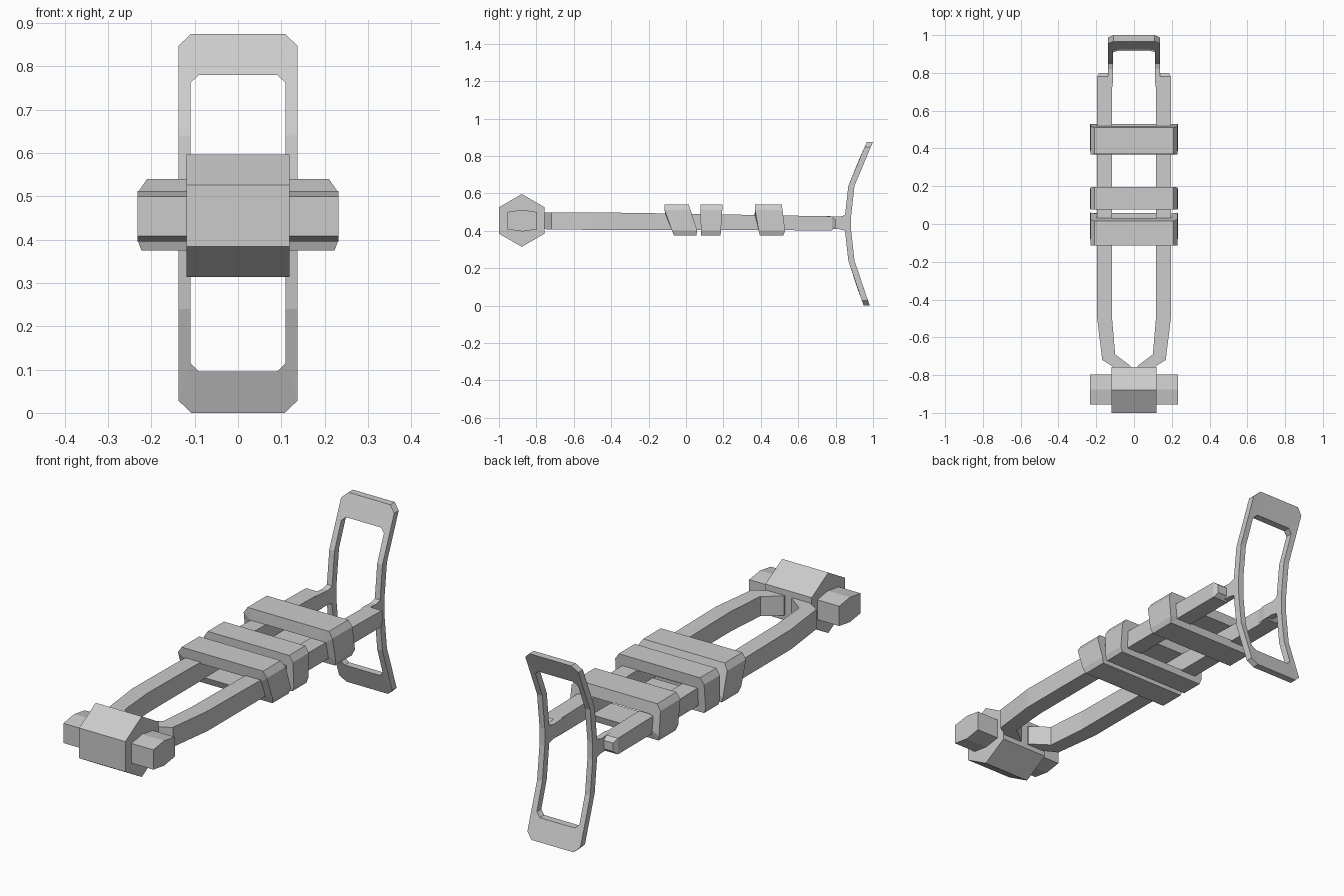
import bpy, bmesh
from math import sin, cos, pi

if "Cube" in bpy.data.objects:
    bpy.data.objects.remove(bpy.data.objects["Cube"])


def finish(name, bm, mirror=False):
    bmesh.ops.recalc_face_normals(bm, faces=bm.faces)
    me = bpy.data.meshes.new(name)
    bm.to_mesh(me)
    bm.free()
    ob = bpy.data.objects.new(name, me)
    bpy.context.collection.objects.link(ob)
    if mirror:
        ob.modifiers.new("Mirror", 'MIRROR').use_mirror_merge = False
    return ob


def loft(name, rings, mirror=False):
    """Skin a list of equal-length point rings and cap both ends."""
    bm = bmesh.new()
    vs = [[bm.verts.new(p) for p in r] for r in rings]
    n = len(vs[0])
    for a, b in zip(vs, vs[1:]):
        for i in range(n):
            j = (i + 1) % n
            bm.faces.new((a[i], a[j], b[j], b[i]))
    bm.faces.new(vs[0])
    bm.faces.new(vs[-1])
    return finish(name, bm, mirror)


def prism_x(name, profile, x):
    return loft(name, [[(s * x, y, z) for y, z in profile] for s in (-1, 1)])


def bar(name, stations):
    """Mirrored bar; station = inner x, inner y, outer x, outer y, bottom z, top z."""
    loft(name, [[(xi, yi, b), (xo, yo, b), (xo, yo, t), (xi, yi, t)]
                for xi, yi, xo, yo, b, t in stations], True)


def interp(table, z):
    for (z0, y0), (z1, y1) in zip(table, table[1:]):
        if z <= z1:
            return y0 + (y1 - y0) * (z - z0) / (z1 - z0)
    return table[-1][1]


def hoop(name, half, front, back):
    """Closed frame in xz from (outer, inner) pairs of its right half, y set by height."""
    pairs = half + [((-o[0], o[1]), (-i[0], i[1])) for o, i in reversed(half)]
    bm = bmesh.new()
    loops = []
    for o, i in pairs:
        loops.append([bm.verts.new((p[0], interp(t, p[1]), p[1]))
                      for p, t in ((o, front), (o, back), (i, back), (i, front))])
    for k, a in enumerate(loops):
        b = loops[(k + 1) % len(loops)]
        for m in range(4):
            n = (m + 1) % 4
            bm.faces.new((a[m], a[n], b[n], b[m]))
    finish(name, bm)


# Hexagonal head block and its cross axle
prism_x("head_block", [(-0.878 + 0.141 * sin(k * pi / 3), 0.455 + 0.141 * cos(k * pi / 3))
                       for k in range(6)], 0.119)
prism_x("cross_axle", [(-0.955, 0.408), (-0.875, 0.396), (-0.797, 0.408),
                       (-0.797, 0.50), (-0.875, 0.512), (-0.955, 0.50)], 0.232)

# Two long rails, bent inward at the head
bar("rail", [(0.015, -0.78, 0.09, -0.78, 0.408, 0.498),
             (0.02, -0.75, 0.12, -0.75, 0.408, 0.498),
             (0.10, -0.69, 0.168, -0.72, 0.406, 0.498),
             (0.116, -0.50, 0.195, -0.50, 0.405, 0.498),
             (0.116, -0.25, 0.195, -0.25, 0.405, 0.495),
             (0.116, 0.78, 0.195, 0.78, 0.402, 0.477),
             (0.125, 0.80, 0.185, 0.80, 0.42, 0.46)])

# Hollow bands around both rails: (z, y) tables for front and back edges
BAND = [((0.223, 0.375), (0.188, 0.408)), ((0.232, 0.40), (0.188, 0.42)),
        ((0.229, 0.512), (0.188, 0.478)), ((0.21, 0.54), (0.18, 0.486))]
bands = {
    "front_band": ([(0.375, -0.065), (0.50, -0.115), (0.54, -0.115)],
                   [(0.375, 0.055), (0.40, 0.06), (0.54, 0.015)]),
    "middle_band": ([(0.375, 0.08), (0.54, 0.077)],
                    [(0.375, 0.185), (0.54, 0.196)]),
    "rear_band": ([(0.375, 0.395), (0.485, 0.367), (0.54, 0.37)],
                  [(0.375, 0.52), (0.40, 0.53), (0.54, 0.512)]),
}
for name, (front, back) in bands.items():
    hoop(name, BAND, front, back)

# Curved upright rear frame
curve = [(0, 0.95), (0.095, 0.915), (0.24, 0.868), (0.40, 0.85),
         (0.48, 0.85), (0.64, 0.868), (0.78, 0.925), (0.875, 0.967)]
frame = [((0.108, 0.0), (0.09, 0.095)), ((0.137, 0.028), (0.11, 0.115))]
frame += [((0.137, z), (0.11, z)) for z in (0.24, 0.32, 0.40, 0.48, 0.56, 0.64)]
frame += [((0.137, 0.848), (0.11, 0.762)), ((0.108, 0.875), (0.09, 0.78))]
hoop("rear_frame", frame, curve, [(z, y + 0.033) for z, y in curve])

# Short arms joining rails to the rear frame
bar("frame_arm", [(0.116, 0.72, 0.14, 0.72, 0.408, 0.474),
                  (0.11, 0.76, 0.137, 0.76, 0.408, 0.478),
                  (0.11, 0.82, 0.137, 0.82, 0.408, 0.475),
                  (0.11, 0.86, 0.137, 0.86, 0.398, 0.486)])
